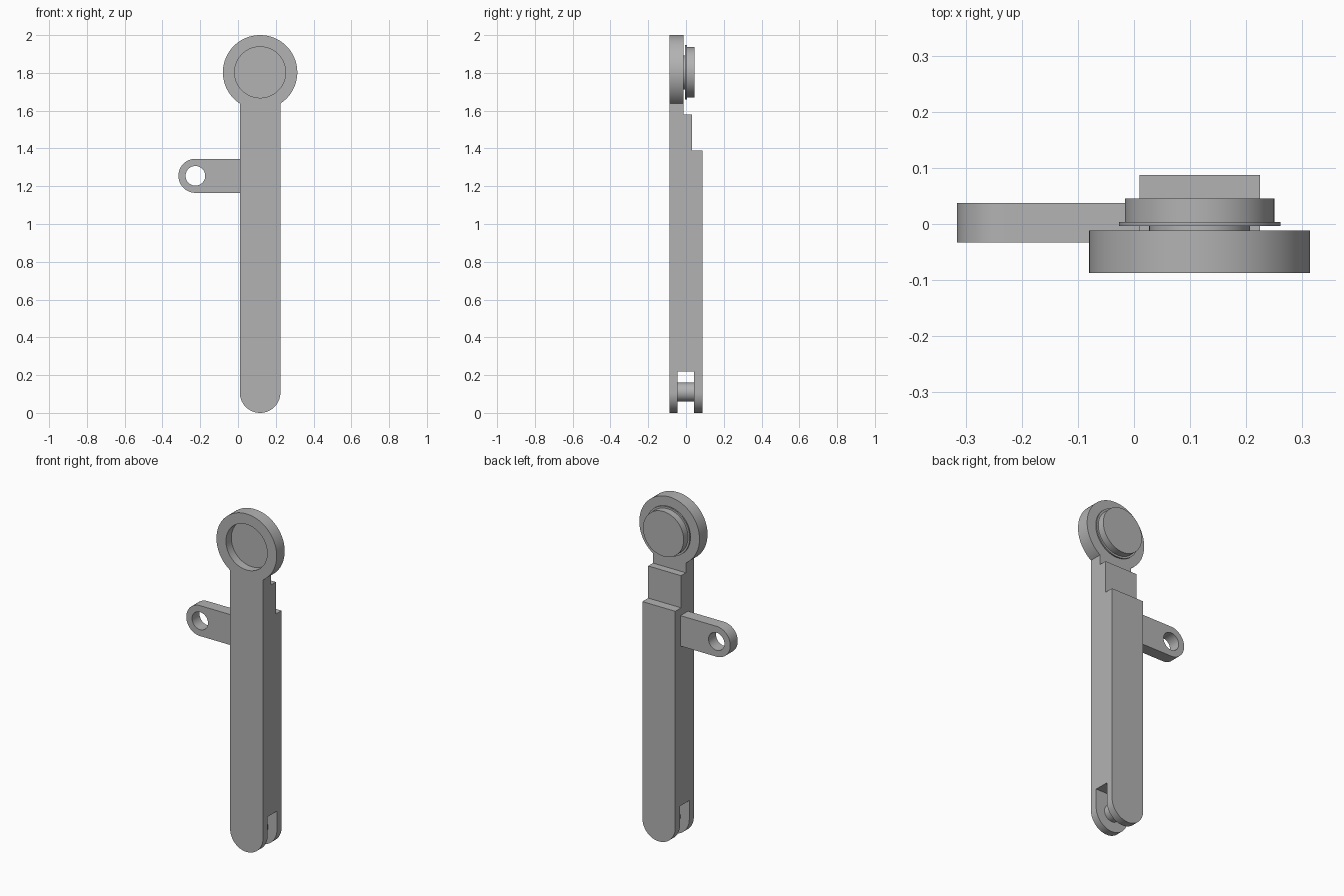
import bpy, bmesh
from math import sin, cos, pi, radians
from mathutils import Matrix

cube = bpy.data.objects.get("Cube")
if cube:
    bpy.data.objects.remove(cube)

grey = bpy.data.materials.new("Plain grey")
grey.use_nodes = True
colour = (0.45, 0.45, 0.45, 1)
grey.diffuse_color = colour
grey.node_tree.nodes["Principled BSDF"].inputs["Base Color"].default_value = colour

BAR_X, BAR_R = 0.117, 0.1075
HEAD_Z = 1.803
FRONT, BACK = -0.087, 0.087


def finish(name, bm):
    bmesh.ops.recalc_face_normals(bm, faces=bm.faces)
    mesh = bpy.data.meshes.new(name)
    bm.to_mesh(mesh)
    bm.free()
    mesh.materials.append(grey)
    obj = bpy.data.objects.new(name, mesh)
    bpy.context.collection.objects.link(obj)
    return obj


def extrude(name, points, depth):
    """Extrude a closed 3D outline along a vector."""
    bm = bmesh.new()
    face = bm.faces.new([bm.verts.new(p) for p in points])
    new = bmesh.ops.extrude_face_region(bm, geom=[face])["geom"]
    bmesh.ops.translate(bm, vec=depth, verts=[v for v in new if isinstance(v, bmesh.types.BMVert)])
    return finish(name, bm)


def arc(cx, cz, r, start, end, steps=48):
    angles = [radians(start + (end - start) * i / steps) for i in range(steps + 1)]
    return [(cx + r * cos(a), cz + r * sin(a)) for a in angles]


def plate(name, outline, y0, y1):
    return extrude(name, [(x, y0, z) for x, z in outline], (0, y1 - y0, 0))


def rod(name, x, z, r, y0, y1):
    return plate(name, arc(x, z, r, 0, 360, 96)[:-1], y0, y1)


def lathe(name, profile, x, z):
    """Spin a (radius, y) profile around the depth axis."""
    bm = bmesh.new()
    verts = [bm.verts.new((r, y, 0)) for r, y in profile]
    edges = [bm.edges.new(pair) for pair in zip(verts, verts[1:])]
    bmesh.ops.spin(bm, geom=verts + edges, cent=(0, 0, 0), axis=(0, 1, 0),
                   angle=2 * pi, steps=128)
    bmesh.ops.remove_doubles(bm, verts=bm.verts, dist=1e-5)
    bmesh.ops.transform(bm, matrix=Matrix.Translation((x, 0, z)), verts=bm.verts)
    return finish(name, bm)


def combine(obj, other, operation):
    """Apply a boolean and discard the helper."""
    mod = obj.modifiers.new(operation, 'BOOLEAN')
    mod.operation, mod.solver, mod.object = operation, 'EXACT', other
    bpy.context.view_layer.objects.active = obj
    bpy.ops.object.modifier_apply(modifier=mod.name)
    bpy.data.objects.remove(other)


# Bar: stepped, forked side profile trimmed to a round lower end
side = [(FRONT, 0), (-0.044, 0), (-0.044, 0.22), (0.043, 0.22), (0.043, 0),
        (BACK, 0), (BACK, 1.39), (0.033, 1.39), (0.033, 1.58),
        (-0.012, 1.58), (-0.012, 1.638), (FRONT, 1.638)]
bar = extrude("bar", [(-0.1, y, z) for y, z in side], (0.5, 0, 0))
outline = arc(BAR_X, BAR_R, BAR_R, 180, 360) + [(BAR_X + BAR_R, 1.8), (BAR_X - BAR_R, 1.8)]
combine(bar, plate("bar_outline", outline, -0.2, 0.2), 'INTERSECT')

# Round head with front pocket, rear neck, flange and disc
head = lathe("head", [(0, -0.037), (0.135, -0.037), (0.135, FRONT), (0.197, FRONT),
                      (0.197, -0.012), (0.09, -0.012), (0.09, -0.004), (0.144, -0.004),
                      (0.144, 0.004), (0.133, 0.004), (0.133, 0.045), (0, 0.045)],
             BAR_X, HEAD_Z)
combine(bar, head, 'UNION')
bar.name = "bar_and_head"

# Pin across the lower fork
pin = rod("fork_pin", BAR_X, 0.11, 0.05, -0.05, 0.05)

# Side lug with a through hole
ARM_X, ARM_Z, ARM_R = -0.2255, 1.255, 0.09
lug_outline = arc(ARM_X, ARM_Z, ARM_R, 90, 270) + [(0.03, ARM_Z - ARM_R), (0.03, ARM_Z + ARM_R)]
lug = plate("side_lug", lug_outline, -0.033, 0.037)
combine(lug, rod("lug_hole", ARM_X, ARM_Z, 0.052, -0.2, 0.2), 'DIFFERENCE')

# Smooth the curved walls while keeping edges sharp
for obj in (bar, pin, lug):
    bpy.ops.object.select_all(action='DESELECT')
    obj.select_set(True)
    bpy.context.view_layer.objects.active = obj
    bpy.ops.object.shade_smooth_by_angle(angle=radians(30))
